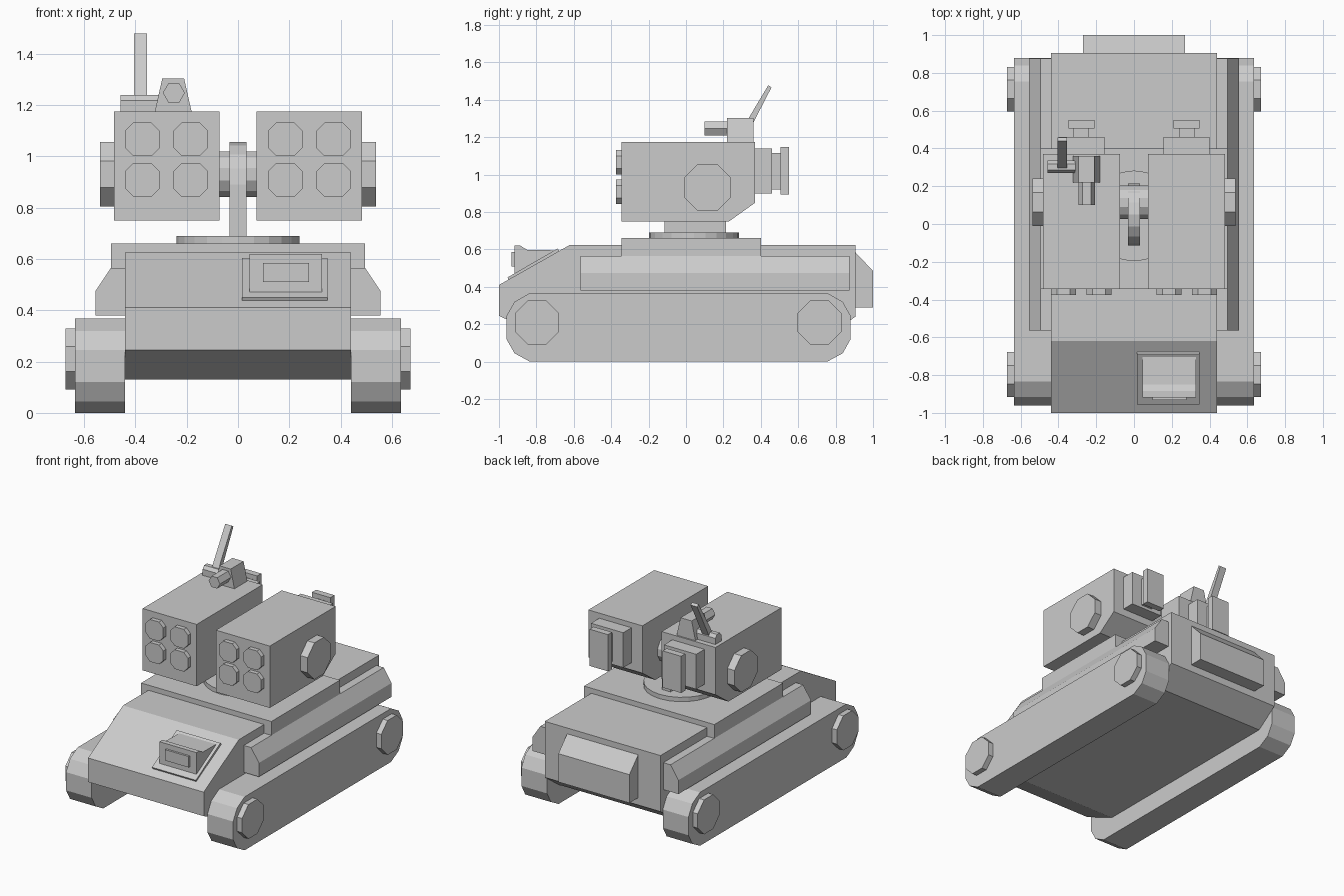
import bpy, bmesh
from math import pi, sin, cos

if "Cube" in bpy.data.objects:
    bpy.data.objects.remove(bpy.data.objects["Cube"])


def prism(name, pts, lo, hi, axis='X', mirror=False, top=None):
    """Extrude a 2D profile from lo to hi along an axis; top = optional end profile."""
    place = {'X': lambda p, t: (t, p[0], p[1]),
             'Y': lambda p, t: (p[0], t, p[1]),
             'Z': lambda p, t: (p[0], p[1], t)}[axis]
    bm = bmesh.new()
    a = [bm.verts.new(place(p, lo)) for p in pts]
    b = [bm.verts.new(place(p, hi)) for p in (top or pts)]
    bm.faces.new(a)
    bm.faces.new(b[::-1])
    n = len(pts)
    for i in range(n):
        j = (i + 1) % n
        bm.faces.new((a[i], b[i], b[j], a[j]))
    bmesh.ops.recalc_face_normals(bm, faces=bm.faces)
    me = bpy.data.meshes.new(name)
    bm.to_mesh(me)
    bm.free()
    ob = bpy.data.objects.new(name, me)
    bpy.context.collection.objects.link(ob)
    if mirror:
        ob.modifiers.new("Mirror", 'MIRROR')
    return ob


def rect(u0, u1, v0, v1):
    return [(u0, v0), (u1, v0), (u1, v1), (u0, v1)]


def box(name, x, y, z, mirror=False):
    return prism(name, rect(*y, *z), *x, mirror=mirror)


def ngon(cu, cv, r, n, phase=0.0):
    return [(cu + r * cos(phase + 2 * pi * i / n), cv + r * sin(phase + 2 * pi * i / n))
            for i in range(n)]


def chamfered(u0, u1, v0, v1, c):
    return [(u0 + c, v0), (u1 - c, v0), (u1, v0 + c), (u1, v1 - c),
            (u1 - c, v1), (u0 + c, v1), (u0, v1 - c), (u0, v0 + c)]


# Hull with sloped nose and rear stowage box
prism("hull", [(-1, .245), (-1, .41), (-.62, .625), (.905, .625), (.905, .24),
               (.75, .13), (-.75, .13)], -.44, .44)
prism("rear_box", [(.89, .585), (.905, .585), (1, .485), (1, .29), (.89, .29)], -.27, .27)
box("turret_deck", (-.495, .495), (-.345, .40), (.565, .66))
prism("side_skirt", [(.43, .565), (.495, .565), (.555, .475), (.555, .38), (.43, .38)],
      -.565, .875, 'Y', True)

# Tracks and hub caps
prism("track", [(-.96, .12), (-.917, .045), (-.835, 0), (.755, 0), (.838, .045), (.88, .12),
                (.88, .245), (.838, .32), (.755, .367), (-.835, .367), (-.917, .32),
                (-.96, .245)], .44, .635, mirror=True)
for label, y in (("front", -.797), ("rear", .714)):
    prism(label + "_hub", ngon(y, .21, .128, 8, pi / 8), .62, .672, mirror=True)

# Turret ring, upright bracket and axle
prism("turret_ring", ngon(0, .043, .24, 24), .65, .69, 'Z')
arch = [(.05 + .165 * cos(pi * i / 8), .89 + .165 * sin(pi * i / 8)) for i in range(9)]
prism("turret_bracket", [(-.115, .68), (.215, .68)] + arch, -.033, .033)
prism("pod_axle", ngon(.115, .93, .092, 12, pi / 12), -.09, .09)

# Launcher pods with pivot caps, rear vents and tube covers
prism("launcher_pod", [(-.345, .75), (.23, .75), (.37, .85), (.37, 1.175), (-.345, 1.175)],
      .073, .483, mirror=True)
prism("pivot_cap", ngon(.115, .93, .136, 8, pi / 8), .47, .537, mirror=True)
box("vent_base", (.155, .40), (.36, .46), (.90, 1.14), True)
box("vent_neck", (.237, .32), (.45, .51), (.92, 1.115), True)
box("vent_plate", (.208, .348), (.505, .55), (.895, 1.147), True)
for x in (.118, .306):
    for z in (.842, 1.0):
        prism("tube_cover", chamfered(x, x + .133, z, z + .132, .032), -.375, -.34, 'Y', True)

# Sight and aerial on one pod
prism("sight_housing", [(-.325, 1.17), (-.18, 1.17), (-.21, 1.303), (-.295, 1.303)],
      .22, .36, 'Y')
prism("sight_barrel", ngon(-.25, 1.247, .043, 6), .10, .23, 'Y')
prism("aerial_base", [(.27, 1.17), (.335, 1.17), (.335, 1.217), (.318, 1.238),
                      (.287, 1.238), (.27, 1.217)], -.458, -.305)
prism("aerial", [(.28, 1.21), (.44, 1.478), (.457, 1.466), (.325, 1.21)], -.405, -.355)

# Driver's viewport on the nose slope
prism("viewport_frame", [(-.945, .43), (-.955, .45), (-.688, .604), (-.675, .59)], .015, .348)
prism("viewport_hood", [(-.918, .45), (-.918, .62), (-.885, .62), (-.85, .598),
                        (-.69, .595), (-.69, .57)], .045, .327)
box("viewport_glass", (.097, .277), (-.932, -.90), (.51, .585))
